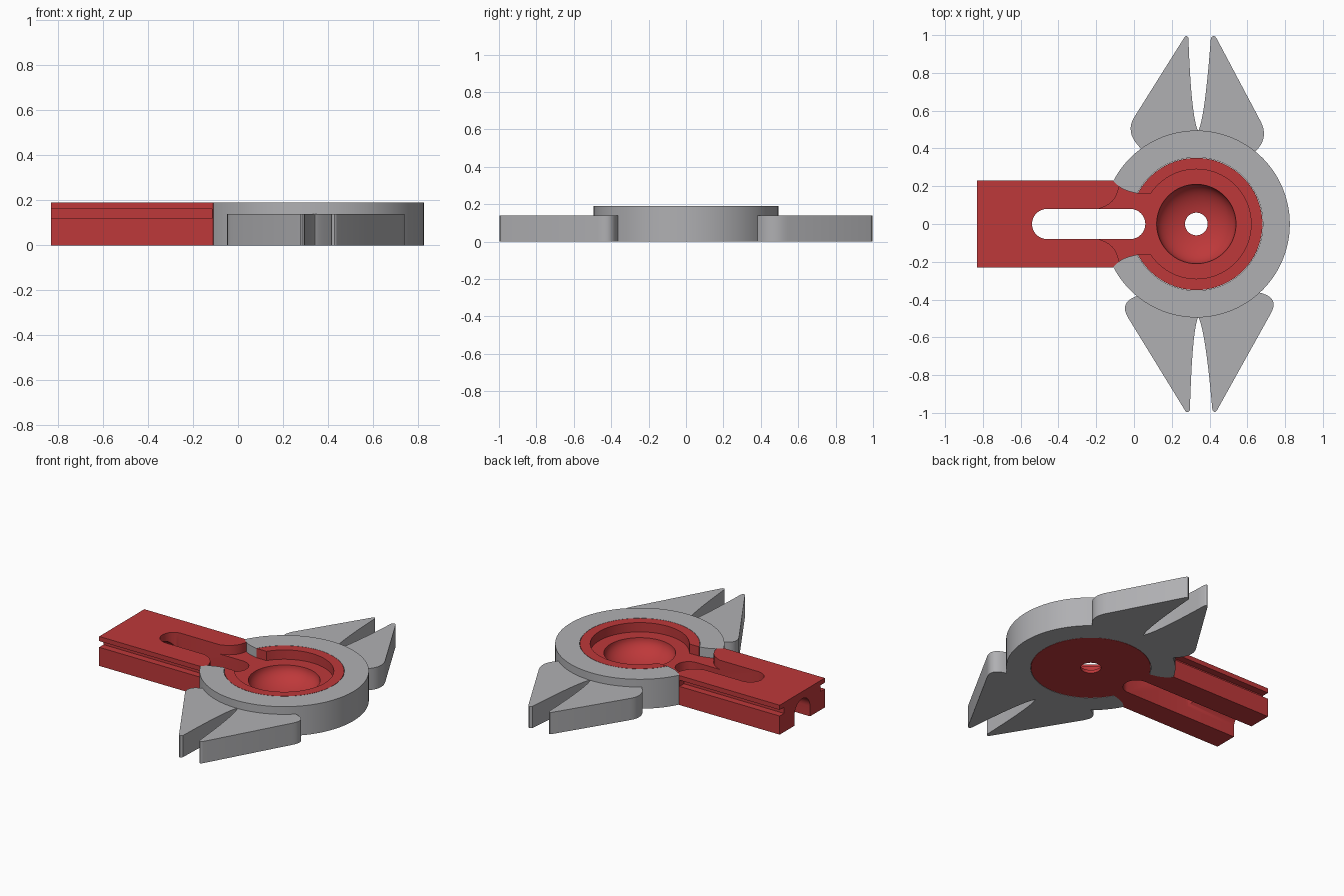
import bpy, bmesh
from math import sin, cos, pi, radians, acos
from mathutils import Vector

if "Cube" in bpy.data.objects:
    bpy.data.objects.remove(bpy.data.objects["Cube"], do_unlink=True)


def material(name, color):
    m = bpy.data.materials.new(name)
    m.use_nodes = True
    m.diffuse_color = color
    m.node_tree.nodes["Principled BSDF"].inputs["Base Color"].default_value = color
    return m


RED = material("red plastic", (0.515, 0.04, 0.042, 1))
GREY = material("light grey plastic", (0.434, 0.434, 0.45, 1))
TOP, FLOOR, BLADE_TOP = 0.19, 0.13, 0.14
HALF, SLOT = 0.23, 0.08
CX = 0.33


def finish(name, bm, mat):
    bmesh.ops.recalc_face_normals(bm, faces=bm.faces)
    me = bpy.data.meshes.new(name)
    bm.to_mesh(me)
    bm.free()
    ob = bpy.data.objects.new(name, me)
    bpy.context.collection.objects.link(ob)
    me.materials.append(mat)
    return ob


def extrude(name, points, depth, mat):
    """Closed outline of 3D points pushed along a vector."""
    bm = bmesh.new()
    face = bm.faces.new([bm.verts.new(p) for p in points])
    out = bmesh.ops.extrude_face_region(bm, geom=[face])
    moved = [g for g in out["geom"] if isinstance(g, bmesh.types.BMVert)]
    bmesh.ops.translate(bm, verts=moved, vec=depth)
    return finish(name, bm, mat)


def slab(name, outline, z0, z1, mat):
    return extrude(name, [(x, y, z0) for x, y in outline], (0, 0, z1 - z0), mat)


def box(x0, x1, y0, y1, z0, z1):
    return slab("cutter", [(x0, y0), (x1, y0), (x1, y1), (x0, y1)], z0, z1, RED)


def arc(cx, cy, r, a0, a1, n):
    return [(cx + r * cos(a0 + (a1 - a0) * i / n), cy + r * sin(a0 + (a1 - a0) * i / n))
            for i in range(n + 1)]


def mirrored(half):
    return half + [(x, -y) for x, y in reversed(half)]


def bezier(a, b, c, n=8):
    a, b, c = Vector(a), Vector(b), Vector(c)
    return [tuple(a * (1 - t) ** 2 + b * 2 * t * (1 - t) + c * t * t)
            for t in (i / n for i in range(n + 1))]


def combine(ob, other, operation):
    mod = ob.modifiers.new(operation, "BOOLEAN")
    mod.operation, mod.object, mod.solver = operation, other, "EXACT"
    bpy.context.view_layer.objects.active = ob
    bpy.ops.object.modifier_apply(modifier=mod.name)
    bpy.data.objects.remove(other, do_unlink=True)


# Hub: turned rim, recessed floor and bowl with a central hole
bowl = [(0.21 * cos(t), FLOOR - 0.115 * sin(t))
        for t in (acos(0.06 / 0.21) * i / 12 for i in range(13))]
profile = [(0.06, 0), (0.35, 0), (0.35, TOP), (0.29, TOP), (0.29, FLOOR)] + bowl
bm = bmesh.new()
verts = [bm.verts.new((CX + r, 0, z)) for r, z in profile]
edges = [bm.edges.new((verts[i], verts[(i + 1) % len(verts)])) for i in range(len(verts))]
bmesh.ops.spin(bm, geom=verts + edges, cent=(CX, 0, 0), axis=(0, 0, 1),
               angle=2 * pi, steps=96, use_duplicate=False)
bmesh.ops.remove_doubles(bm, verts=bm.verts, dist=0.0001)
body = finish("handle_and_hub", bm, RED)

# Handle: lower layer runs into the hub, upper layer ends in rounded prongs
tip = bezier((-0.11, 0.228), (-0.07, 0.175), (0.016, 0.164))
lower = mirrored([(-0.83, HALF), (-0.112, HALF)] + tip + [(0.1, 0.164)])
prong = bezier((-0.206, 0.075), (-0.09, 0.10), (-0.08, 0.2))
upper = mirrored([(-0.83, HALF), (-0.112, HALF), (-0.105, 0.222)] + prong[::-1])
combine(body, slab("lower", lower, 0, FLOOR, RED), "UNION")
combine(body, slab("upper", upper, 0.1, TOP, RED), "UNION")

# Openings: neck recess, side grooves, through slot, arched underside channel
combine(body, box(-0.04, 0.11, -0.162, 0.162, FLOOR, 0.3), "DIFFERENCE")
for s in (-1, 1):
    ys = sorted((s * (HALF - 0.045), s * 0.4))
    combine(body, box(-0.9, -0.115, ys[0], ys[1], 0.12, 0.16), "DIFFERENCE")
slot = arc(-0.02, 0, SLOT, -pi / 2, pi / 2, 16) + arc(-0.46, 0, SLOT, pi / 2, 3 * pi / 2, 16)
combine(body, slab("cutter", slot, -0.1, 0.3, RED), "DIFFERENCE")
arch = [(SLOT, -0.1)] + arc(0, 0.065, SLOT - 0.0005, 0, pi, 16) + [(-SLOT, -0.1)]
combine(body, extrude("cutter", [(-0.9, y, z) for y, z in arch], (0.5, 0, 0), RED), "DIFFERENCE")

# Open ring around the hub
gap = radians(152.6)
upper_end = tip[1:-1]
lower_end = [(x, -y) for x, y in reversed(upper_end)]
ring = slab("outer_ring", arc(CX, 0, 0.495, -gap, gap, 96) + upper_end
            + arc(CX, 0, 0.352, gap, -gap, 96) + lower_end, 0, TOP, GREY)


# Blades: curved inner edge, narrow tip, straight outer edge, rounded shoulder
def blade(name, side, tip_in, tip_out, shoulder, root, bend):
    s, r, o = Vector(shoulder), Vector(root), Vector(tip_out)
    start = s + (o - s).normalized() * 0.09
    end = s + (r - s) * 0.75
    inner = bezier((0.34, side * 0.492), (bend, side * 0.56), tip_in, 14)
    nose = bezier(tip_in, ((tip_in[0] + tip_out[0]) / 2, side * 1.006), tip_out, 4)
    outline = inner + nose[1:] + bezier(start, s, end) + [root]
    return slab(name, outline, 0, BLADE_TOP, GREY)


blades = [
    blade("back_right_blade", 1, (0.288, 0.985), (0.268, 0.99), (-0.046, 0.49), (0.045, 0.39), 0.303),
    blade("back_left_blade", 1, (0.407, 0.985), (0.436, 0.985), (0.712, 0.465), (0.64, 0.38), 0.375),
    blade("front_right_blade", -1, (0.296, -0.985), (0.272, -0.99), (-0.078, -0.42), (0.03, -0.375), 0.308),
    blade("front_left_blade", -1, (0.415, -0.985), (0.44, -0.985), (0.768, -0.395), (0.655, -0.36), 0.378),
]

for ob in [body, ring] + blades:
    bpy.ops.object.select_all(action="DESELECT")
    ob.select_set(True)
    bpy.context.view_layer.objects.active = ob
    bpy.ops.object.shade_smooth_by_angle(angle=radians(30))
